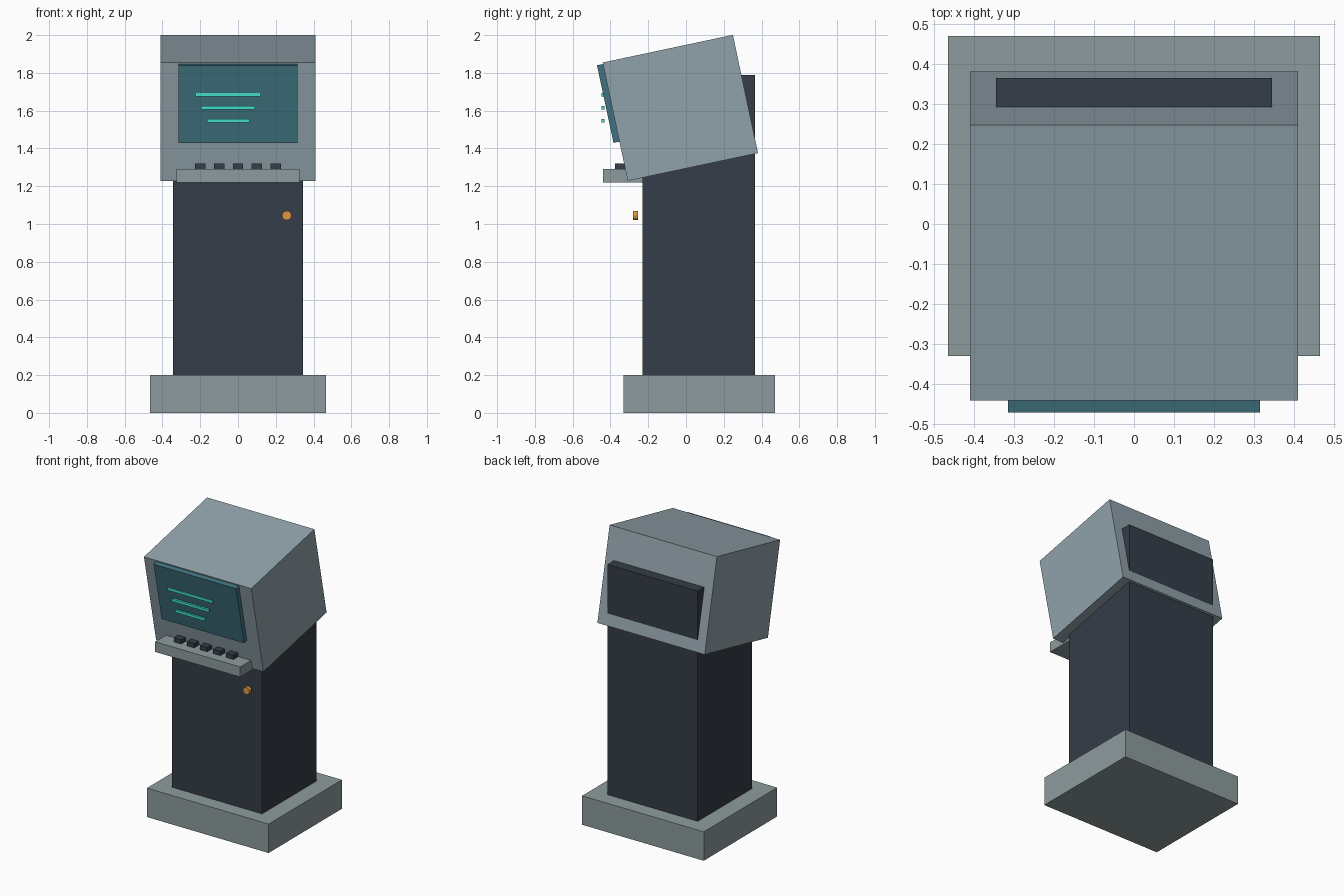
import bpy
import bmesh
from math import radians
from mathutils import Matrix, Vector

if "Cube" in bpy.data.objects:
    bpy.data.objects.remove(bpy.data.objects["Cube"])


def material(name, rgb):
    m = bpy.data.materials.new(name)
    m.diffuse_color = (*rgb, 1)
    m.use_nodes = True
    m.node_tree.nodes["Principled BSDF"].inputs["Base Color"].default_value = m.diffuse_color
    return m


SHELL = material("grey_shell", (0.28, 0.36, 0.40))
TRIM = material("grey_trim", (0.27, 0.33, 0.34))
DARK = material("dark_body", (0.035, 0.047, 0.065))
GLASS = material("teal_glass", (0.05, 0.17, 0.22))
GLOW = material("bright_teal", (0.05, 0.74, 0.58))
AMBER = material("amber", (0.76, 0.31, 0.05))
TILT = radians(12)


def finish(name, bm, mat, loc, tilt=0.0):
    mesh = bpy.data.meshes.new(name)
    bm.to_mesh(mesh)
    bm.free()
    mesh.materials.append(mat)
    obj = bpy.data.objects.new(name, mesh)
    obj.location = loc
    obj.rotation_euler.x = tilt
    bpy.context.collection.objects.link(obj)
    return obj


def box(name, centre, size, mat, tilt=0.0):
    bm = bmesh.new()
    bmesh.ops.create_cube(bm, size=1)
    bmesh.ops.scale(bm, vec=Vector(size), verts=bm.verts)
    return finish(name, bm, mat, centre, tilt)


# Plinth and column
box("base", (0, 0.07, 0.10), (0.93, 0.80, 0.20), TRIM)
box("column", (0, 0.0675, 0.995), (0.69, 0.595, 1.59), DARK)

# Tilted head with its screen
box("head", (0, -0.03, 1.615), (0.82, 0.705, 0.64), SHELL, TILT)
box("screen", (0, -0.408, 1.639), (0.63, 0.04, 0.42), GLASS, TILT)

# Glowing bars in front of the screen
for i, (x0, x1, z) in enumerate([(-0.225, 0.12, 1.685),
                                 (-0.195, 0.09, 1.616),
                                 (-0.165, 0.06, 1.547)]):
    box(f"screen_bar_{i + 1}", ((x0 + x1) / 2, -0.44, z),
        (x1 - x0, 0.015, 0.018), GLOW)

# Control shelf with a row of keys
box("control_shelf", (0, -0.33, 1.255), (0.65, 0.22, 0.07), TRIM)
for i in range(5):
    box(f"key_{i + 1}", (-0.2 + 0.1 * i, -0.3475, 1.302),
        (0.055, 0.055, 0.035), DARK)

# Round amber knob facing forward
bm = bmesh.new()
bmesh.ops.create_cone(bm, cap_ends=True, segments=12, radius1=0.025,
                      radius2=0.025, depth=0.026,
                      matrix=Matrix.Rotation(radians(90), 4, 'X'))
finish("knob", bm, AMBER, (0.258, -0.267, 1.045))
